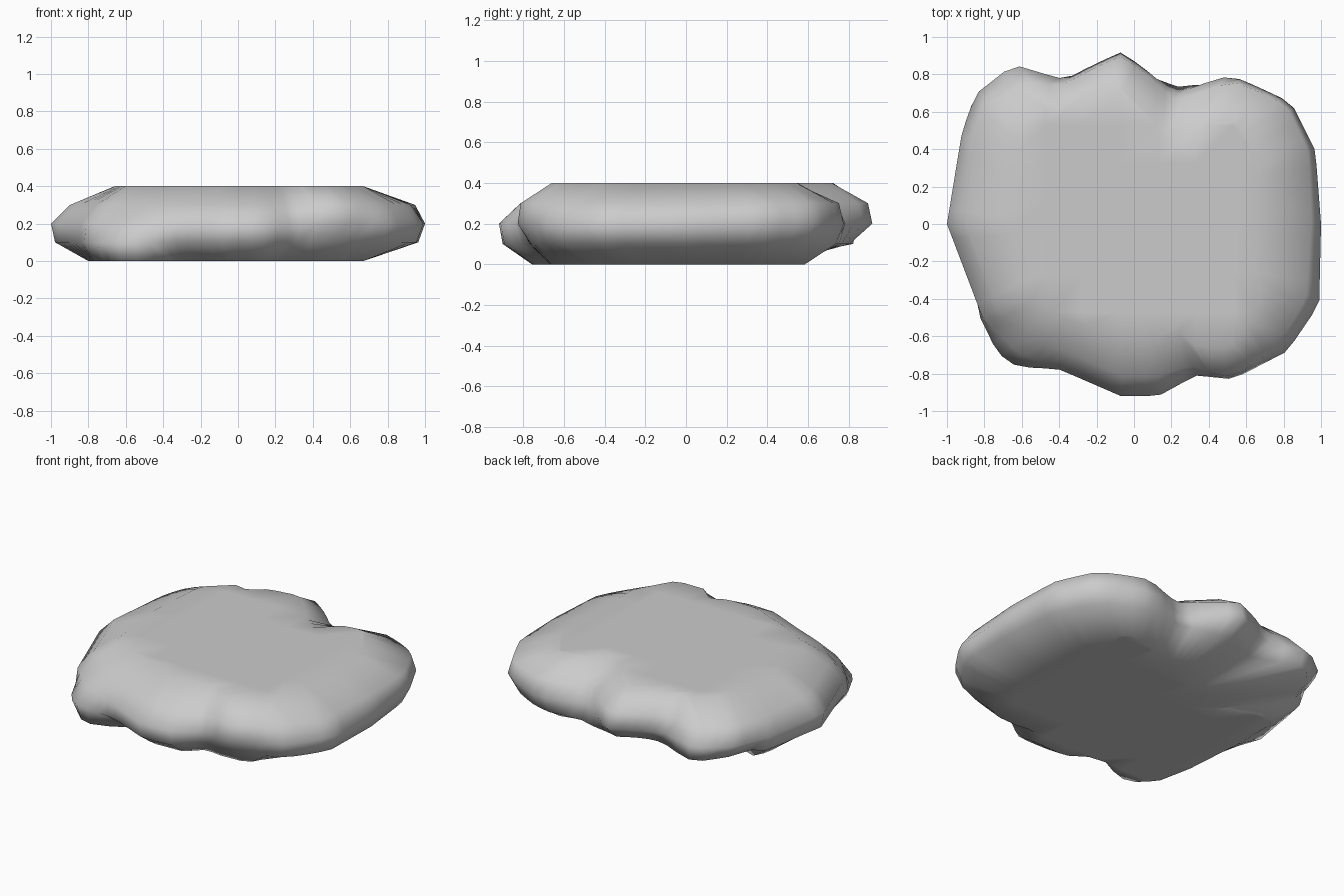
import bpy
import bmesh
import math
from mathutils import Vector
from mathutils.geometry import intersect_line_line_2d

if "Cube" in bpy.data.objects:
    bpy.data.objects.remove(bpy.data.objects["Cube"], do_unlink=True)

SEGMENTS = 80
HEIGHT = 0.4

# Widest outline at mid height, counter-clockwise from +x
waist_outline = [
    (1, 0), (.97, .39), (.84, .65), (.52, .8), (.23, .74), (-.07, .92),
    (-.37, .78), (-.66, .87), (-.85, .7), (-.92, .49), (-1, 0),
    (-.81, -.5), (-.73, -.58), (-.62, -.69), (-.37, -.79), (-.07, -.92),
    (.13, -.92), (.33, -.81), (.53, -.83), (.82, -.68), (.99, -.43)]

# Edge of the flat upper face, notched at the back
top_outline = [
    (.67, 0), (.67, .36), (.53, .56), (.33, .52), (.23, .38), (.1, .56),
    (-.07, .73), (-.27, .7), (-.37, .62), (-.46, .64), (-.62, .5),
    (-.66, 0), (-.6, -.38), (-.37, -.5), (-.07, -.62), (.13, -.62),
    (.23, -.57), (.33, -.66), (.53, -.66), (.67, -.42)]

# Edge of the flat underside, hollowed at the back and nicked at the front
base_outline = [
    (.67, 0), (.67, .36), (.52, .59), (.35, .55), (.17, .5), (0, .45),
    (-.12, .34), (-.3, .3), (-.47, .27), (-.62, .32), (-.72, .45),
    (-.8, .3), (-.8, 0), (-.77, -.4), (-.72, -.64), (-.6, -.75),
    (-.48, -.75), (-.37, -.66), (-.22, -.68), (-.1, -.76), (.13, -.75),
    (.23, -.65), (.33, -.67), (.53, -.66), (.67, -.42)]


def radius_at(outline, angle):
    """Distance from the centre to the outline in one direction."""
    centre = Vector((0, 0))
    far = Vector((math.cos(angle), math.sin(angle))) * 3
    for a, b in zip(outline, outline[1:] + outline[:1]):
        hit = intersect_line_line_2d(centre, far, Vector(a), Vector(b))
        if hit:
            return hit.length
    return outline[0][0]


def mix(a, b, factor):
    return a + (b - a) * factor


def bump(angle, degrees):
    """Narrow swelling around one direction."""
    return max(0, math.cos(angle - math.radians(degrees))) ** 40


def stone_radii(angle):
    """Radii from the underside to the upper face for one direction."""
    base = radius_at(base_outline, angle)
    waist = radius_at(waist_outline, angle)
    top = radius_at(top_outline, angle)
    side, depth = math.cos(angle), math.sin(angle)
    foot, corner = bump(angle, 226), bump(angle, 127)
    notch, brow = bump(angle, 73), bump(angle, -57)
    # The foot and back corner swell low down, the front brow high up
    lower = mix(waist, base, 0.11 + 0.13 * max(0, depth) + 0.3 * brow - 0.2 * notch)
    lower += 0.07 * foot + 0.1 * corner
    shoulder = mix(waist, top, 0.23 - 0.13 * depth - 0.07 * side
                   + 0.28 * corner + 0.2 * notch - 0.22 * brow)
    waist -= 0.02 * corner + 0.04 * notch
    return base, lower, waist, shoulder, top


def build_stone():
    bm = bmesh.new()
    angles = [math.tau * i / SEGMENTS for i in range(SEGMENTS)]
    columns = []
    for angle in angles:
        radii = stone_radii(angle)
        step = HEIGHT / (len(radii) - 1)
        columns.append([
            bm.verts.new((r * math.cos(angle), r * math.sin(angle), k * step))
            for k, r in enumerate(radii)])

    # Rounded sides
    for near, far in zip(columns, columns[1:] + columns[:1]):
        for k in range(len(near) - 1):
            bm.faces.new((near[k], far[k], far[k + 1], near[k + 1]))

    # Flat upper face and underside
    for cap in (bm.faces.new([c[-1] for c in columns]),
                bm.faces.new([c[0] for c in reversed(columns)])):
        cap.normal_update()

    # Cut the flat faces into square cells so the rim blends in blocky steps
    for axis in (Vector((1, 0, 0)), Vector((0, 1, 0))):
        for n in range(-4, 5):
            flat = [f for f in bm.faces
                    if all(abs(v.co.z - f.verts[0].co.z) < 1e-5 for v in f.verts)]
            parts = set(flat)
            for f in flat:
                parts.update(f.edges)
                parts.update(f.verts)
            bmesh.ops.bisect_plane(bm, geom=list(parts), dist=1e-4,
                                   plane_co=axis * (n * 0.2 - 0.07),
                                   plane_no=axis)

    for face in bm.faces:
        face.smooth = True
    bmesh.ops.recalc_face_normals(bm, faces=bm.faces)
    mesh = bpy.data.meshes.new("flat_stone")
    bm.to_mesh(mesh)
    bm.free()
    stone = bpy.data.objects.new("flat_stone", mesh)
    bpy.context.collection.objects.link(stone)
    return stone


# Plain grey stone colour
grey = bpy.data.materials.new("stone_grey")
grey.use_nodes = True
colour = (0.6, 0.6, 0.6, 1)
grey.diffuse_color = colour
grey.node_tree.nodes["Principled BSDF"].inputs["Base Color"].default_value = colour

stone = build_stone()
stone.data.materials.append(grey)
